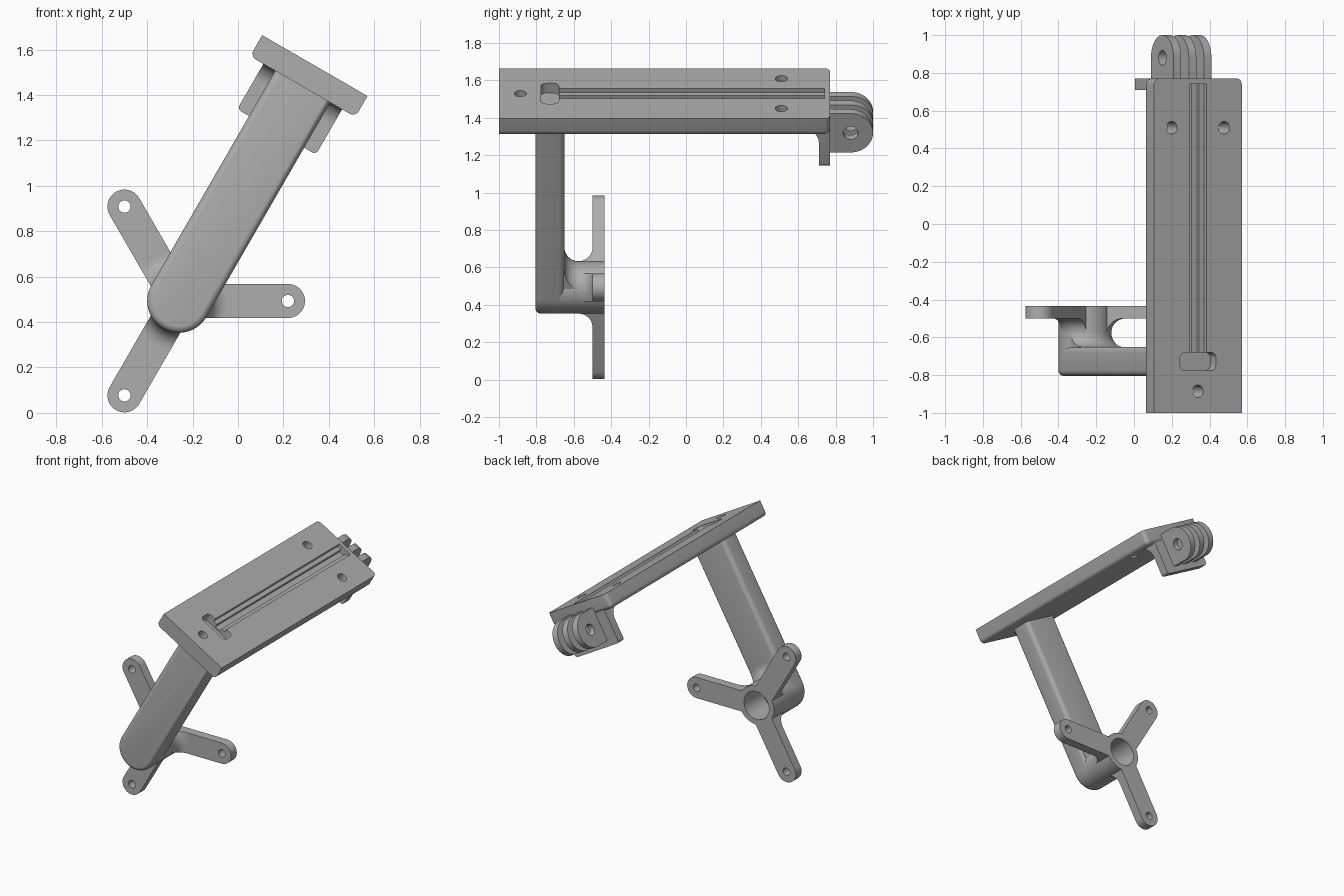
import bpy, bmesh
from math import sin, cos, pi, radians
from mathutils import Matrix

if "Cube" in bpy.data.objects:
    bpy.data.objects.remove(bpy.data.objects["Cube"])

GREY = (0.42, 0.42, 0.42, 1)
mat = bpy.data.materials.new("plain grey")
mat.use_nodes = True
mat.diffuse_color = GREY
mat.node_tree.nodes["Principled BSDF"].inputs["Base Color"].default_value = GREY

HUB = Matrix.Translation((-0.26, 0, 0.493))
TILT = HUB @ Matrix.Rotation(radians(30), 4, 'Y')   # arm frame: z runs along the arm


def arc(cx, cy, r, a0, a1, n=12):
    angles = [radians(a0 + (a1 - a0) * i / n) for i in range(n + 1)]
    return [(cx + r * cos(a), cy + r * sin(a)) for a in angles]


def circle(cx, cy, r, n=32):
    return arc(cx, cy, r, 0, 360, n)[:-1]


def rect(x0, x1, y0, y1):
    return [(x0, y0), (x1, y0), (x1, y1), (x0, y1)]


def rounded_rect(x0, x1, y0, y1, r):
    return (arc(x0 + r, y0 + r, r, 180, 270, 6) + arc(x1 - r, y0 + r, r, 270, 360, 6)
            + arc(x1 - r, y1 - r, r, 0, 90, 6) + arc(x0 + r, y1 - r, r, 90, 180, 6))


def finish(name, bm, frame):
    bmesh.ops.recalc_face_normals(bm, faces=bm.faces)
    mesh = bpy.data.meshes.new(name)
    bm.to_mesh(mesh)
    bm.free()
    mesh.materials.append(mat)
    ob = bpy.data.objects.new(name, mesh)
    ob.matrix_world = frame
    bpy.context.collection.objects.link(ob)
    return ob


def prism(name, pts, axis, lo, hi, frame, bevel=None, width=0.03):
    """Extrude a 2D outline along the given axis; optionally round chosen edges."""
    bm = bmesh.new()

    def place(p, t):
        co = list(p)
        co.insert(axis, t)
        return bm.verts.new(co)
    a = [place(p, lo) for p in pts]
    b = [place(p, hi) for p in pts]
    bm.faces.new(a)
    bm.faces.new(b)
    for i in range(len(pts)):
        j = (i + 1) % len(pts)
        bm.faces.new((a[i], a[j], b[j], b[i]))
    bmesh.ops.recalc_face_normals(bm, faces=bm.faces)
    if bevel:
        edges = [e for e in bm.edges if bevel(e.verts[0].co, e.verts[1].co)]
        bmesh.ops.bevel(bm, geom=edges, offset=width, segments=5, profile=0.5,
                        affect='EDGES', clamp_overlap=True)
    return finish(name, bm, frame)


def lathe(name, pts, frame, closed=False):
    """Spin a (radius, y) profile around the y axis."""
    bm = bmesh.new()
    vs = [bm.verts.new((r, y, 0)) for r, y in pts]
    for i in range(len(vs) - (0 if closed else 1)):
        bm.edges.new((vs[i], vs[(i + 1) % len(vs)]))
    bmesh.ops.spin(bm, geom=bm.verts[:] + bm.edges[:], cent=(0, 0, 0), axis=(0, 1, 0),
                   angle=2 * pi, steps=48)
    bmesh.ops.remove_doubles(bm, verts=bm.verts, dist=0.0001)
    return finish(name, bm, frame)


def boolean(ob, tool, operation='DIFFERENCE'):
    bpy.context.view_layer.update()
    mod = ob.modifiers.new("cut", 'BOOLEAN')
    mod.operation, mod.solver, mod.object = operation, 'EXACT', tool
    bpy.context.view_layer.objects.active = ob
    bpy.ops.object.modifier_apply(modifier=mod.name)
    bpy.data.objects.remove(tool)
    return ob


parts = []

# Mounting plate with rounded underside
BOT, TOP, BACK = 1.09, 1.197, 0.77


def plate_edge(p, q):
    bottom = max(p.z, q.z) < BOT + 0.001 and max(p.y, q.y) > 0
    rear = min(p.y, q.y) > 0 and abs(p.x - q.x) < 0.001
    return bottom or rear


plate = prism("mounting_plate", rect(-0.268, 0.268, BOT, TOP), 1, -1, BACK, TILT, plate_edge)
# Stepped track, entry pocket and screw holes
boolean(plate, prism("track", rect(-0.052, 0.052, TOP - 0.025, TOP + 0.1), 1, -0.72, 0.74, TILT))
boolean(plate, prism("track_core", rect(-0.022, 0.022, TOP - 0.05, TOP + 0.1), 1, -0.72, 0.74, TILT))
boolean(plate, prism("pocket", rounded_rect(-0.11, 0.11, -0.775, -0.68, 0.03), 2,
                     TOP - 0.06, TOP + 0.1, TILT))
for x, y in ((-0.16, 0.51), (0.16, 0.51), (0, -0.885)):
    boolean(plate, prism("screw_hole", circle(x, y, 0.033), 2, 1, 1.3, TILT))
parts.append(plate)

# Arm with a round lower end and softened front and back edges
arm_outline = arc(0, 0, 0.14, 180, 360, 28) + [(0.14, 1.13), (-0.14, 1.13)]
parts.append(prism("arm", arm_outline, 1, -0.805, -0.65, TILT,
                   lambda p, q: abs(p.y - q.y) < 0.001))

# Hollow hub open at the back
parts.append(lathe("hub", [(0, -0.765), (0.14, -0.765), (0.14, -0.435), (0.1, -0.435),
                           (0.1, -0.65), (0, -0.65)], HUB))

# Concave blends between hub and arm, and between hub and legs
blend = [(0.105, -0.655), (0.215, -0.655)] + arc(0.215, -0.575, 0.075, 270, 90, 20) \
    + [(0.215, -0.49), (0.105, -0.49)]


def add_blend(name, box, lo, hi, frame):
    ring = lathe(name, blend, frame, closed=True)
    parts.append(boolean(ring, prism("blend_box", box, 1, lo, hi, frame), 'INTERSECT'))


add_blend("arm_blend", rect(-0.125, 0.125, 0.02, 0.3), -0.7, -0.575, TILT)

# Three legs with rounded tips and screw holes
for i in range(3):
    frame = HUB @ Matrix.Rotation(-radians(120 * i), 4, 'Y')
    leg = prism(f"leg_{i + 1}", [(0.1, -0.075)] + arc(0.48, 0, 0.075, -90, 90, 20) + [(0.1, 0.075)],
                1, -0.5, -0.435, frame)
    boolean(leg, prism("leg_hole", circle(0.48, 0, 0.027), 1, -0.6, -0.3, frame))
    parts.append(leg)
    add_blend(f"leg_blend_{i + 1}", rect(0.08, 0.3, -0.075, 0.075), -0.575, -0.45, frame)

# Rear wall under the plate with a curved brace
wall = [(BACK, 1.1), (BACK, 0.86), (0.71, 0.86)] + arc(0.63, 1.01, 0.08, 0, 90) + [(0.63, 1.1)]
parts.append(prism("rear_wall", wall, 0, -0.2, 0.2, TILT,
                   lambda p, q: max(p.z, q.z) < 0.87 and abs(p.x - q.x) < 0.001, 0.02))

# Three hinge prongs
for i in (-1, 0, 1):
    outline = [(0.75, 0.9)] + arc(0.88, 1.02, 0.12, -90, 90, 24) + [(0.75, 1.14)]
    x = i * 0.0925
    prong = prism(f"hinge_prong_{i + 2}", outline, 0, x - 0.023, x + 0.023, TILT)
    boolean(prong, prism("pin_hole", circle(0.88, 1.02, 0.04), 0, x - 0.1, x + 0.1, TILT))
    parts.append(prong)

# Smooth curved faces, keep crisp edges
bpy.ops.object.select_all(action='DESELECT')
for ob in parts:
    ob.select_set(True)
bpy.context.view_layer.objects.active = parts[0]
bpy.ops.object.shade_smooth_by_angle(angle=radians(35))
